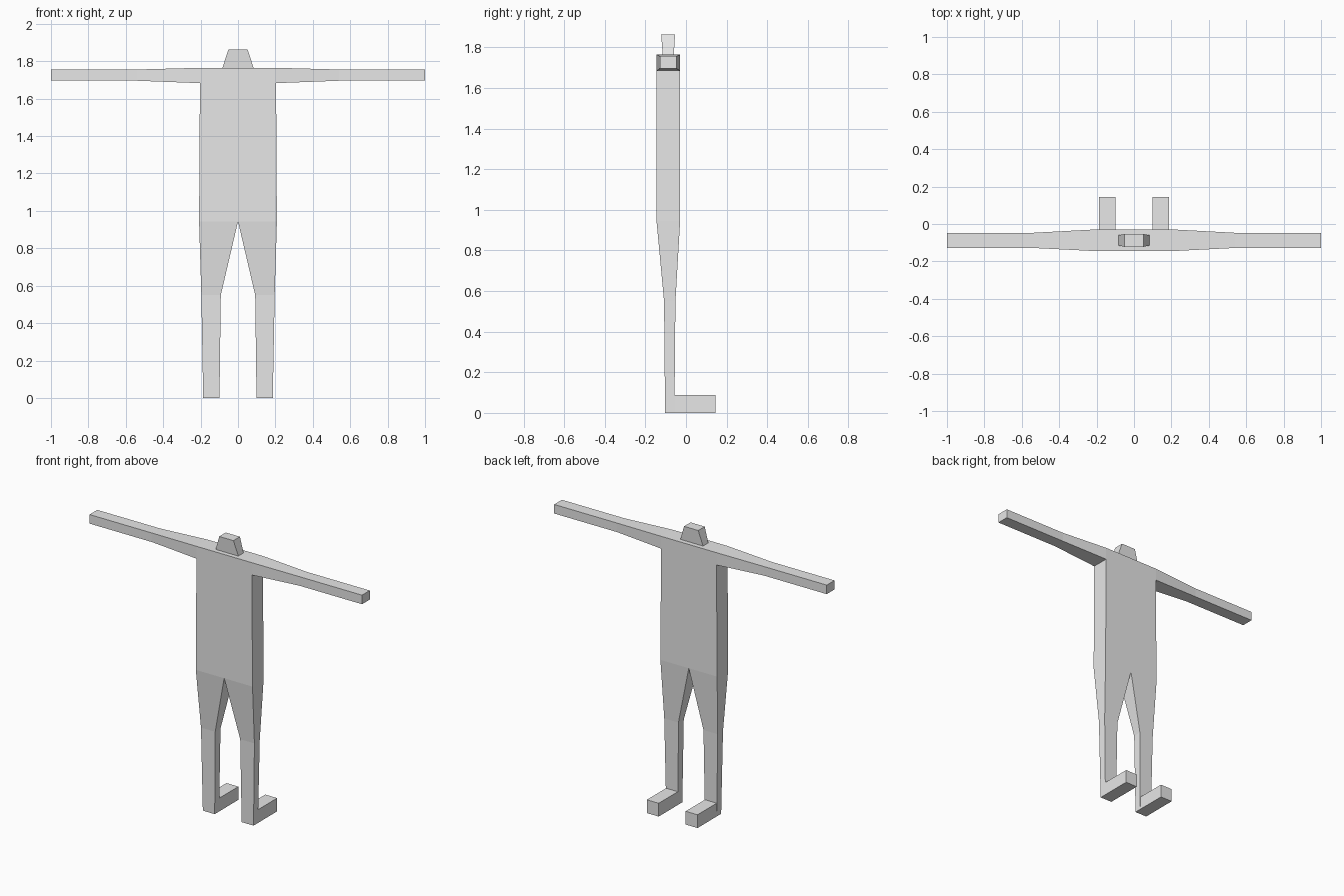
import bpy
import bmesh
from mathutils import Vector

cube = bpy.data.objects.get("Cube")
if cube:
    bpy.data.objects.remove(cube, do_unlink=True)

# One plain grey for the whole figure
grey = bpy.data.materials.new("light grey")
grey.use_nodes = True
grey.diffuse_color = (0.8, 0.8, 0.8, 1)
grey.node_tree.nodes["Principled BSDF"].inputs["Base Color"].default_value = (0.8, 0.8, 0.8, 1)


def loft(name, axis, sections, side=1):
    """Join rectangular sections (position, u0, u1, v0, v1) along an axis; side=-1 mirrors in x."""
    bm = bmesh.new()
    rings = []
    for p, u0, u1, v0, v1 in sections:
        ring = []
        for u, v in ((u0, v0), (u1, v0), (u1, v1), (u0, v1)):
            co = {"x": (p, u, v), "y": (u, p, v), "z": (u, v, p)}[axis]
            ring.append(bm.verts.new(Vector((co[0] * side, co[1], co[2]))))
        rings.append(ring)
    for a, b in zip(rings, rings[1:]):
        for i in range(4):
            j = (i + 1) % 4
            bm.faces.new((a[i], a[j], b[j], b[i]))
    bm.faces.new(rings[0])
    bm.faces.new(rings[-1])
    bmesh.ops.recalc_face_normals(bm, faces=bm.faces)
    mesh = bpy.data.meshes.new(name)
    bm.to_mesh(mesh)
    bm.free()
    mesh.materials.append(grey)
    obj = bpy.data.objects.new(name, mesh)
    bpy.context.collection.objects.link(obj)
    return obj


FRONT, BACK = -0.145, -0.029   # body depth
HIP, TOP = 0.944, 1.765        # torso bottom and top

# Torso and flared head block
loft("torso", "z", [(HIP, -0.208, 0.208, FRONT, BACK),
                    (TOP, -0.203, 0.203, FRONT, BACK)])
loft("head", "z", [(TOP, -0.083, 0.083, -0.115, -0.060),
                   (1.862, -0.052, 0.052, -0.122, -0.054)])

for label, side in (("left", 1), ("right", -1)):
    # Straight arm, tapering to the elbow
    loft(label + "_arm", "x", [(0.203, FRONT, BACK, 1.683, TOP),
                               (0.54, -0.128, -0.047, 1.696, 1.756),
                               (1.0, -0.128, -0.047, 1.696, 1.756)], side)
    # Leg: thigh tapers to the knee, shin is nearly straight
    loft(label + "_leg", "z", [(HIP, 0.0, 0.208, FRONT, BACK),
                               (0.55, 0.092, 0.196, -0.108, -0.052),
                               (0.0, 0.099, 0.186, -0.103, -0.057)], side)
    # Foot reaching out along +y
    loft(label + "_foot", "y", [(-0.058, 0.099, 0.186, 0.0, 0.088),
                                (0.145, 0.099, 0.186, 0.0, 0.088)], side)
